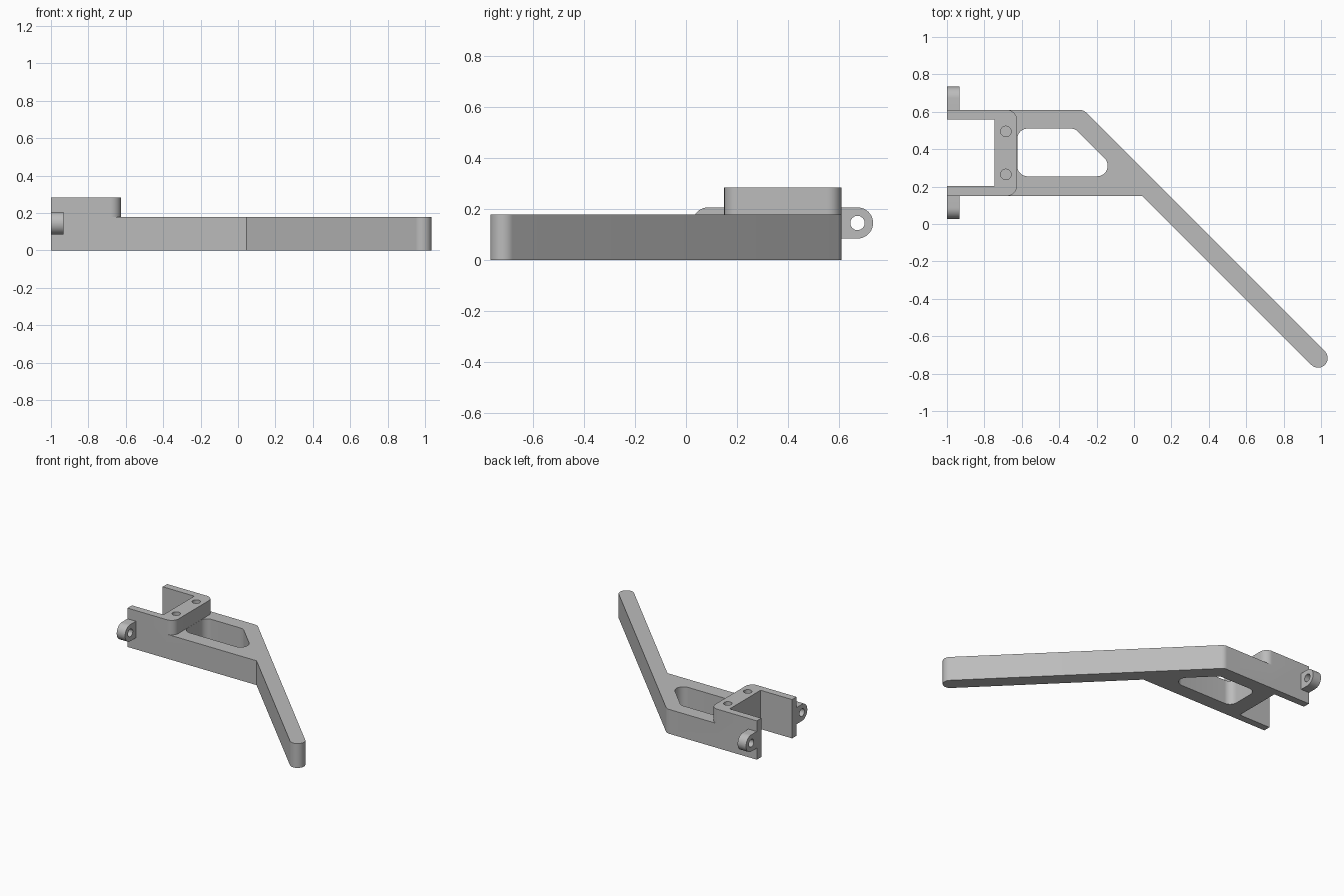
import bpy, bmesh, math
from mathutils import Vector

cube = bpy.data.objects.get("Cube")
if cube:
    bpy.data.objects.remove(cube, do_unlink=True)

# Single grey finish
grey = bpy.data.materials.new("light_grey")
grey.use_nodes = True
colour = (0.5, 0.5, 0.5, 1)
grey.diffuse_color = colour
grey.node_tree.nodes["Principled BSDF"].inputs["Base Color"].default_value = colour


def rounded(corners, steps=12):
    """Turn (x, y, radius) corners into an outline with filleted corners."""
    out = []
    for i, (x, y, r) in enumerate(corners):
        p = Vector((x, y))
        if r == 0:
            out.append(p)
            continue
        a = (Vector(corners[i - 1][:2]) - p).normalized()
        b = (Vector(corners[(i + 1) % len(corners)][:2]) - p).normalized()
        half = a.angle(b) / 2
        centre = p + (a + b).normalized() * (r / math.sin(half))
        start = p + a * (r / math.tan(half)) - centre
        end = p + b * (r / math.tan(half)) - centre
        sweep = math.atan2(start.x * end.y - start.y * end.x, start.dot(end))
        for k in range(steps + 1):
            t = sweep * k / steps
            out.append(centre + Vector((start.x * math.cos(t) - start.y * math.sin(t),
                                        start.x * math.sin(t) + start.y * math.cos(t))))
    return out


def circle(cx, cy, r, n=40):
    return [Vector((cx + r * math.cos(math.tau * k / n),
                    cy + r * math.sin(math.tau * k / n))) for k in range(n)]


def prism(name, outline, low, high, along_x=False):
    """Extrude an outline along z, or a (y, z) outline along x."""
    bm = bmesh.new()
    place = (lambda p: (low, p.x, p.y)) if along_x else (lambda p: (p.x, p.y, low))
    face = bm.faces.new([bm.verts.new(place(p)) for p in outline])
    moved = bmesh.ops.extrude_face_region(bm, geom=[face])["geom"]
    depth = Vector((high - low, 0, 0)) if along_x else Vector((0, 0, high - low))
    bmesh.ops.translate(bm, vec=depth,
                        verts=[v for v in moved if isinstance(v, bmesh.types.BMVert)])
    bmesh.ops.recalc_face_normals(bm, faces=bm.faces)
    mesh = bpy.data.meshes.new(name)
    bm.to_mesh(mesh)
    bm.free()
    mesh.materials.append(grey)
    obj = bpy.data.objects.new(name, mesh)
    bpy.context.collection.objects.link(obj)
    return obj


def combine(target, tool, operation="DIFFERENCE"):
    """Apply a boolean and remove the tool."""
    mod = target.modifiers.new("boolean", "BOOLEAN")
    mod.operation, mod.solver, mod.object = operation, "EXACT", tool
    bpy.context.view_layer.objects.active = target
    bpy.ops.object.modifier_apply(modifier=mod.name)
    bpy.data.objects.remove(tool, do_unlink=True)


def finish(obj):
    """Merge coplanar faces, then smooth only the curved walls."""
    bm = bmesh.new()
    bm.from_mesh(obj.data)
    bmesh.ops.remove_doubles(bm, verts=bm.verts, dist=0.0001)
    bmesh.ops.dissolve_limit(bm, angle_limit=0.01, verts=bm.verts, edges=bm.edges)
    bm.to_mesh(obj.data)
    bm.free()
    bpy.ops.object.select_all(action="DESELECT")
    obj.select_set(True)
    bpy.context.view_layer.objects.active = obj
    bpy.ops.object.shade_smooth_by_angle(angle=math.radians(30))


FRONT, BACK, WALL = 0.15, 0.61, 0.052
NEAR, FAR = 0.34, 0.195          # x + y along the two sides of the arm
ARM_R = (NEAR - FAR) / math.sqrt(8)
TIP = 0.948 + ARM_R * math.sqrt(2)   # x + y offset used to square off the arm end
tip_y = (NEAR + FAR) / 2 - TIP
half = (NEAR - FAR) / 4

# Base plate with the long diagonal arm, its end fully rounded
bracket = prism("bracket", rounded([
    (-1, FRONT, 0), (FAR - FRONT, FRONT, 0),
    (TIP - half, tip_y - half, ARM_R * 0.999), (TIP + half, tip_y + half, ARM_R * 0.999),
    (NEAR - BACK, BACK, 0.05), (-1, BACK, 0)]), 0, 0.178)
# The end corners sit one radius past the round centre
# Raised clamp block
combine(bracket, prism("clamp_block", rounded([
    (-1, FRONT, 0), (-0.625, FRONT, 0.055), (-0.625, BACK, 0.055), (-1, BACK, 0)]),
    0, 0.284), "UNION")
# Open slot between the clamp walls
combine(bracket, prism("slot_cutter", [Vector(p) for p in (
    (-1.1, FRONT + WALL), (-0.745, FRONT + WALL),
    (-0.745, BACK - WALL), (-1.1, BACK - WALL))], -0.1, 0.4))
# Rounded window through the plate
combine(bracket, prism("window_cutter", rounded([
    (-0.624, 0.255, 0.055), (FAR - 0.255, 0.255, 0.057),
    (FAR - 0.51, 0.51, 0.055), (-0.624, 0.51, 0.055)]), -0.1, 0.4))
# Blind screw holes in the crossbar
for y in (0.265, 0.495):
    combine(bracket, prism("screw_cutter", circle(-0.685, y, 0.028), 0.08, 0.4))
finish(bracket)

# Pivot lugs on the outer faces of both walls
MID = (FRONT + BACK) / 2
for name, side in (("front_lug", -1), ("back_lug", 1)):
    root, end = MID + side * 0.23, MID + side * 0.354
    lug = prism(name, rounded([
        (root, 0.084, 0), (end, 0.084, 0.0605),
        (end, 0.206, 0.0605), (root, 0.206, 0)]), -1, -0.932, True)
    combine(lug, prism("pin_cutter", circle(MID + side * 0.293, 0.145, 0.028),
                       -1.1, -0.8, True))
    finish(lug)
